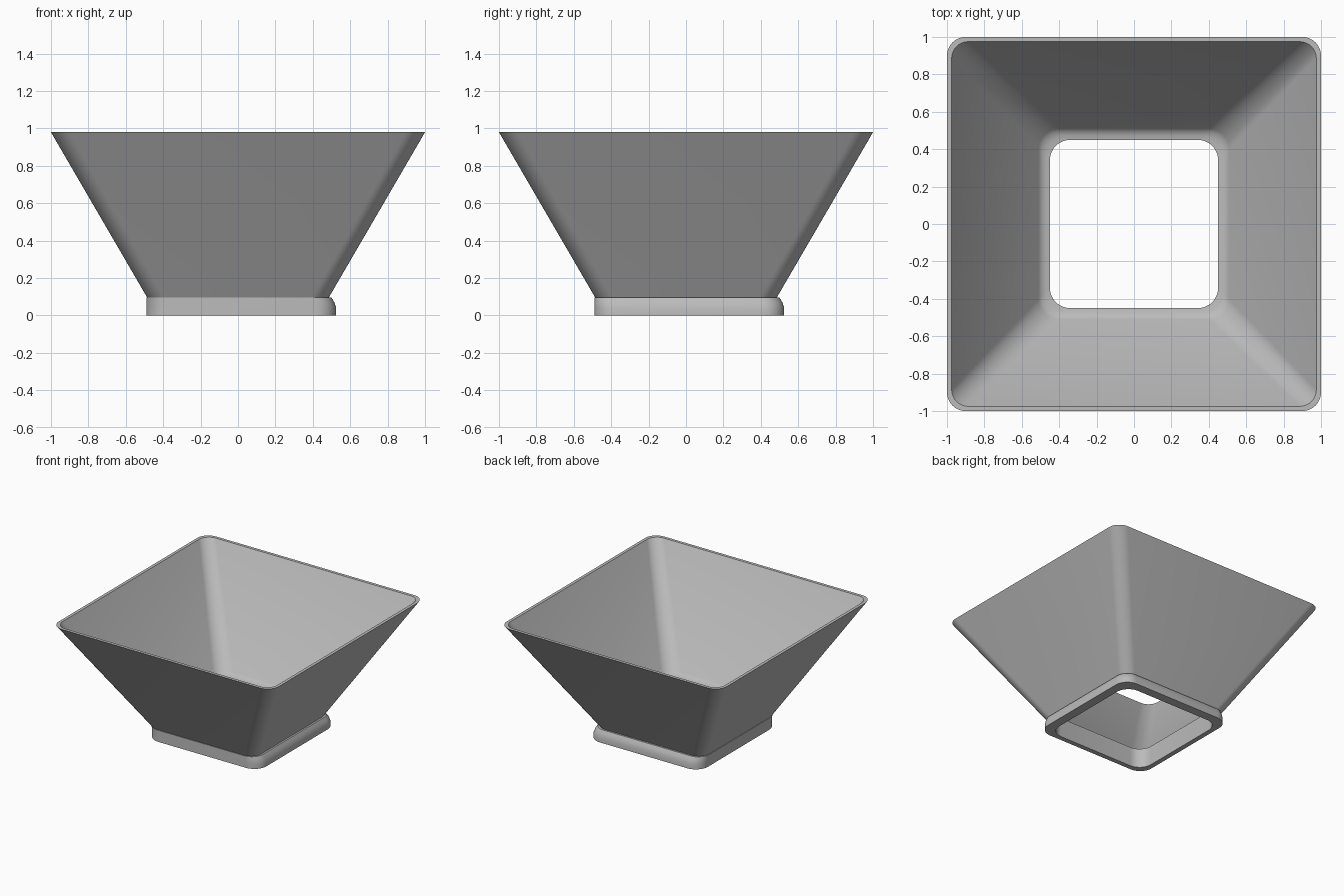
import bpy, bmesh, math

if "Cube" in bpy.data.objects:
    bpy.data.objects.remove(bpy.data.objects["Cube"], do_unlink=True)

grey = bpy.data.materials.new("light grey")
grey.use_nodes = True
colour = (0.5, 0.5, 0.5, 1)
grey.diffuse_color = colour
grey.node_tree.nodes["Principled BSDF"].inputs["Base Color"].default_value = colour

STEPS = 10  # segments in each rounded corner


def rounded_square(low, high, radius, z):
    """Points round a square spanning low..high on both axes."""
    points = []
    for corner, (sx, sy) in enumerate([(1, 1), (-1, 1), (-1, -1), (1, -1)]):
        cx = high - radius if sx > 0 else low + radius
        cy = high - radius if sy > 0 else low + radius
        for i in range(STEPS + 1):
            a = (corner + i / STEPS) * math.pi / 2
            points.append((cx + radius * math.cos(a), cy + radius * math.sin(a), z))
    return points


def loft(name, sections):
    """Skin a closed cycle of rounded-square sections into a hollow ring."""
    bm = bmesh.new()
    rings = [[bm.verts.new(p) for p in rounded_square(*s)] for s in sections]
    for k, ring in enumerate(rings):
        following = rings[(k + 1) % len(rings)]
        for i in range(len(ring)):
            j = (i + 1) % len(ring)
            bm.faces.new((ring[i], ring[j], following[j], following[i]))
    bmesh.ops.recalc_face_normals(bm, faces=bm.faces[:])
    mesh = bpy.data.meshes.new(name)
    bm.to_mesh(mesh)
    bm.free()
    mesh.materials.append(grey)
    obj = bpy.data.objects.new(name, mesh)
    bpy.context.collection.objects.link(obj)
    bpy.ops.object.select_all(action="DESELECT")
    obj.select_set(True)
    bpy.context.view_layer.objects.active = obj
    bpy.ops.object.shade_smooth_by_angle(angle=math.radians(35))
    return obj


# Flared hopper: outer wall, thin rim, inner wall and rounded inner shelf
hopper = [(0.485, 0.09, 0.095), (1.0, 0.1, 0.98), (0.975, 0.09, 0.98),
          (0.51, 0.11, 0.186), (0.495, 0.11, 0.172), (0.475, 0.11, 0.163),
          (0.45, 0.11, 0.16), (0.45, 0.11, 0.095)]
loft("hopper", [(-half, half, r, z) for half, r, z in hopper])

# Collar at the foot, with a sloped lip on the left and back sides
collar = [(-0.49, 0.525, 0.11, 0.0), (-0.49, 0.525, 0.11, 0.04),
          (-0.49, 0.515, 0.105, 0.07), (-0.49, 0.50, 0.1, 0.095),
          (-0.45, 0.45, 0.11, 0.095), (-0.45, 0.45, 0.11, 0.0)]
loft("collar", collar)
